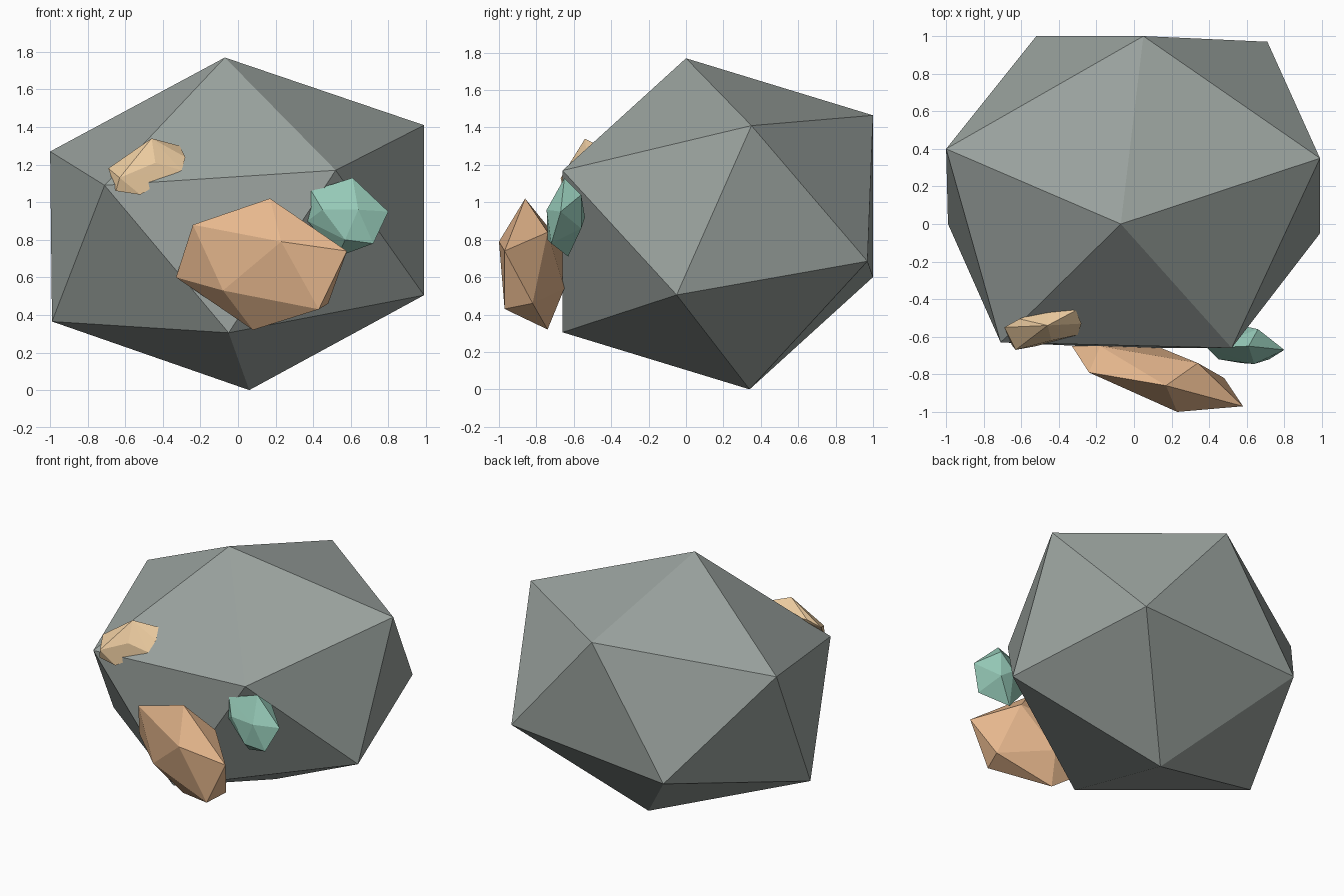
import bpy
import bmesh


def finish(name, bm, color):
    bmesh.ops.recalc_face_normals(bm, faces=bm.faces[:])
    mesh = bpy.data.meshes.new(name)
    bm.to_mesh(mesh)
    bm.free()
    obj = bpy.data.objects.new(name, mesh)
    bpy.context.collection.objects.link(obj)
    mat = bpy.data.materials.new(name + "_colour")
    mat.diffuse_color = (*color, 1)
    mesh.materials.append(mat)
    return obj


def chunk(name, points, color):
    """Faceted stone: convex hull around a few corner points."""
    bm = bmesh.new()
    for p in points:
        bm.verts.new(p)
    bmesh.ops.convex_hull(bm, input=bm.verts[:])
    loose = [v for v in bm.verts if not v.link_faces]
    bmesh.ops.delete(bm, geom=loose, context='VERTS')
    return finish(name, bm, color)


# Boulder: skewed icosahedron, top and bottom tips joined by two rings of five
bm = bmesh.new()
top = bm.verts.new((-0.07, 0.0, 1.77))
bottom = bm.verts.new((0.06, 0.34, 0.0))
upper = [bm.verts.new(p) for p in (
    (-1.0, 0.40, 1.27), (-0.71, -0.63, 1.09), (0.52, -0.66, 1.17),
    (0.99, 0.35, 1.41), (0.05, 1.0, 1.465))]
lower = [bm.verts.new(p) for p in (
    (-0.99, 0.0, 0.365), (-0.05, -0.66, 0.305), (0.99, -0.05, 0.505),
    (0.71, 0.97, 0.685), (-0.52, 1.0, 0.60))]
for i in range(5):
    j = (i + 1) % 5
    bm.faces.new((top, upper[i], upper[j]))
    bm.faces.new((upper[i], lower[i], upper[j]))
    bm.faces.new((upper[j], lower[i], lower[j]))
    bm.faces.new((bottom, lower[j], lower[i]))
finish("boulder", bm, (0.33, 0.37, 0.35))

# Large orange stone on the front
chunk("large_orange_stone", [
    (0.17, -0.86, 1.02), (-0.24, -0.79, 0.88), (0.58, -0.97, 0.74),
    (0.23, -1.0, 0.79), (-0.08, -0.85, 0.53), (0.43, -0.97, 0.43),
    (0.08, -0.74, 0.32), (-0.33, -0.65, 0.60), (0.48, -0.82, 0.46),
    (0.34, -0.74, 0.84), (-0.18, -0.65, 0.76), (0.12, -0.65, 0.54)],
    (0.80, 0.48, 0.27))

# Green stone at the front right
chunk("green_stone", [
    (0.39, -0.66, 1.06), (0.61, -0.65, 1.13), (0.80, -0.67, 0.95),
    (0.64, -0.745, 0.96), (0.72, -0.72, 0.78), (0.57, -0.74, 0.80),
    (0.45, -0.72, 0.96), (0.53, -0.63, 0.71), (0.37, -0.64, 0.90),
    (0.66, -0.56, 1.04), (0.66, -0.56, 0.86), (0.57, -0.54, 0.92)],
    (0.30, 0.58, 0.47))

# Small tan stone on the upper left edge
chunk("small_tan_stone", [
    (-0.69, -0.55, 1.18), (-0.61, -0.505, 1.23), (-0.46, -0.54, 1.34),
    (-0.31, -0.46, 1.30), (-0.28, -0.53, 1.24), (-0.30, -0.59, 1.17),
    (-0.63, -0.67, 1.13), (-0.44, -0.62, 1.21), (-0.50, -0.64, 1.09),
    (-0.52, -0.65, 1.04), (-0.65, -0.645, 1.06), (-0.45, -0.45, 1.25)],
    (0.84, 0.60, 0.35))
